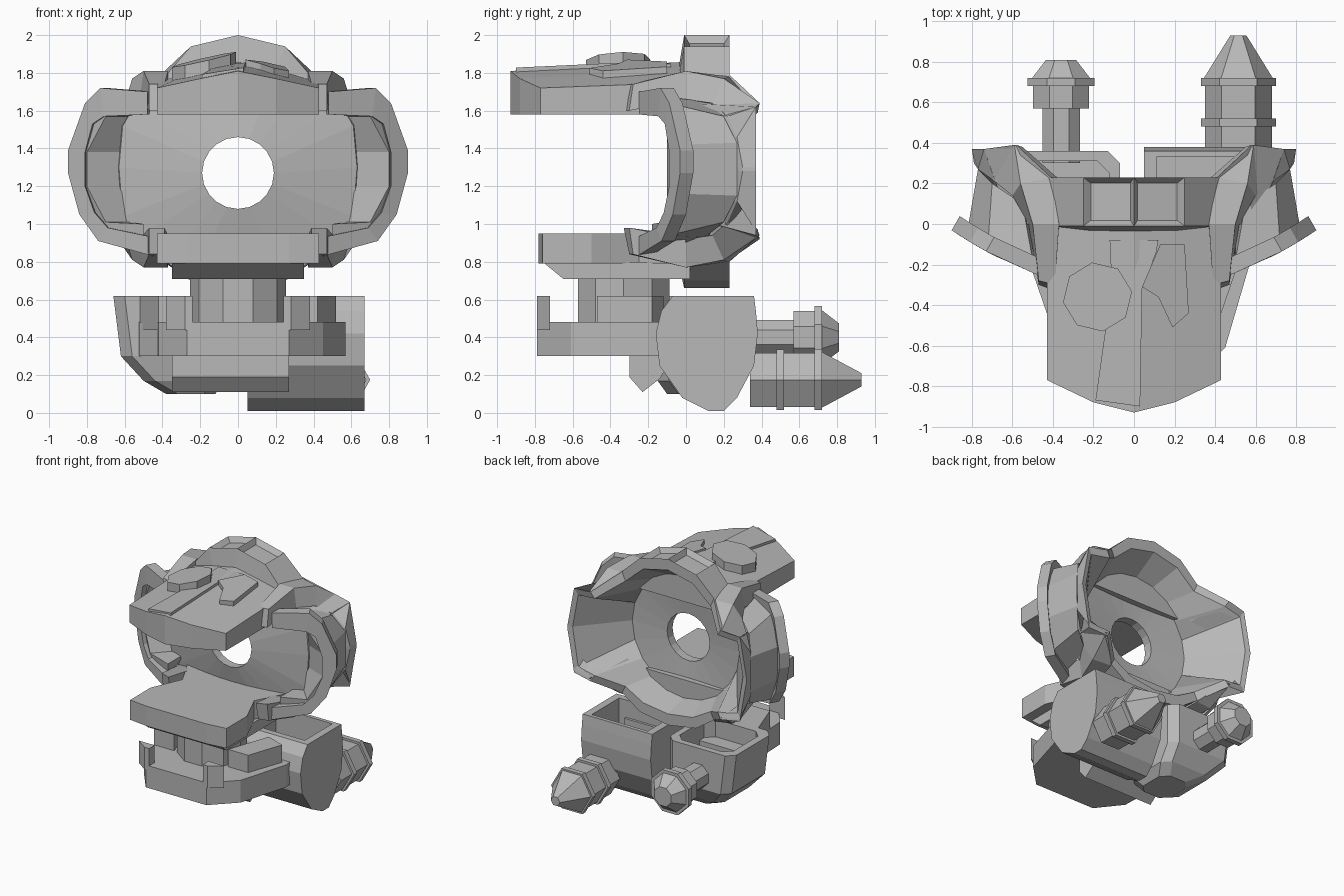
import bpy, bmesh
from math import sin, cos, pi

cube = bpy.data.objects.get("Cube")
if cube:
    bpy.data.objects.remove(cube, do_unlink=True)

grey = bpy.data.materials.new("plain grey")
grey.use_nodes = True
colour = (.48, .48, .48, 1)
grey.diffuse_color = colour
grey.node_tree.nodes["Principled BSDF"].inputs["Base Color"].default_value = colour

MIDDLE = 1.29  # height of the upper body's mirror plane


def loft(name, loops, closed=False, inset_rule=None):
    """Skin a row of equal point loops; cap the ends unless the row is closed."""
    mesh = bpy.data.meshes.new(name)
    bm = bmesh.new()
    rows = [[bm.verts.new(point) for point in loop] for loop in loops]
    count = len(rows[0])
    pairs = list(zip(rows, rows[1:]))
    if closed:
        pairs.append((rows[-1], rows[0]))
    else:
        bm.faces.new(rows[0])
        bm.faces.new(rows[-1])
    for first, second in pairs:
        for i in range(count):
            j = (i + 1) % count
            bm.faces.new((first[i], first[j], second[j], second[i]))
    bmesh.ops.recalc_face_normals(bm, faces=bm.faces)
    if inset_rule:
        chosen = [face for face in bm.faces if inset_rule(face)]
        bmesh.ops.inset_individual(bm, faces=chosen, thickness=.04, depth=-.04)
    bm.to_mesh(mesh)
    bm.free()
    mesh.materials.append(grey)
    part = bpy.data.objects.new(name, mesh)
    bpy.context.collection.objects.link(part)


def slab(name, outline, low, high):
    """Upright prism over an x, y outline."""
    loft(name, [[(x, y, z) for x, y in outline] for z in (low, high)])


def cross_bar(name, outline, left, right):
    """Prism along x over a y, z outline."""
    loft(name, [[(x, y, z) for y, z in outline] for x in (left, right)])


def circle(x, y, z, radius, sides, turn=0):
    """Polygon facing along y."""
    angles = [2 * pi * (i + turn) / sides for i in range(sides)]
    return [(x + radius * cos(a), y, z + radius * sin(a)) for a in angles]


def flat_circle(x, y, radius, sides, turn=0):
    return [(px, py) for px, zero, py in circle(x, 0, y, radius, sides, turn)]


def both_sides(name, band):
    for side, sign in (("left", 1), ("right", -1)):
        loft(side + "_" + name, [[(sign * x, y, z) for x, y, z in s] for s in band])


def with_lower_half(sections):
    """Continue a band below the middle height."""
    lower = [[(x, y, 2 * MIDDLE - z) for x, y, z in s] for s in reversed(sections)]
    return sections + lower


def bowl_loop(quarter):
    """Closed loop from quarter points of x, y, upper z and lower z."""
    half = [(x, y, top) for x, y, top, low in quarter]
    half += [(x, y, low) for x, y, top, low in reversed(quarter[:-1])]
    return half + [(-x, y, z) for x, y, z in reversed(half[1:-1])]


def round_quarter(y, z, radius):
    angles = [pi / 10 * i for i in range(6)]
    return [(radius * sin(a), y, z + radius * cos(a), z - radius * cos(a)) for a in angles]


def tray(name, levels, chamfer=0):
    """Hollow box skinned upward through rectangles, then down inside."""
    loops = []
    for x0, x1, y0, y1, z in levels:
        c = chamfer
        if c:
            ring = [(x0 + c, y0), (x1 - c, y0), (x1, y0 + c), (x1, y1 - c),
                    (x1 - c, y1), (x0 + c, y1), (x0, y1 - c), (x0, y0 + c)]
        else:
            ring = [(x0, y0), (x1, y0), (x1, y1), (x0, y1)]
        loops.append([(x, y, z) for x, y in ring])
    loft(name, loops)


# Rear bowl: crest and chin in the middle, flared rim at the sides, central hole
front_edge = [(0, -.01, 2, .66), (.25, -.01, 1.94, .7), (.38, -.01, 1.79, .8),
              (.54, 0, 1.64, .92), (.61, 0, 1.52, 1.04), (.63, 0, 1.3, 1.3)]
rim = [(0, .23, 2, .66), (.25, .23, 1.94, .7), (.41, .23, 1.79, .81),
       (.58, .39, 1.64, .92), (.74, .37, 1.62, .94), (.8, .37, 1.3, 1.3)]
inner_rim = [(0, .23, 1.91, .75), (.22, .23, 1.86, .78), (.38, .23, 1.72, .87),
             (.55, .38, 1.59, .97), (.71, .36, 1.57, .99), (.76, .36, 1.3, 1.3)]
rows = [round_quarter(-.1, 1.27, .19), front_edge, rim, inner_rim,
        round_quarter(0, MIDDLE, .48), round_quarter(-.03, 1.27, .19)]
loft("rear_bowl", [bowl_loop(row) for row in rows], closed=True,
     inset_rule=lambda f: f.normal.z > .9 and f.calc_center_median().z > 1.9)

# Straps that run back from the front and wrap the bowl's flared rim
both_sides("strap", with_lower_half([
    [(.47, -.28, 1.74), (.39, -.30, 1.74), (.39, -.33, 1.6), (.47, -.30, 1.6)],
    [(.50, 0, 1.81), (.37, 0, 1.81), (.37, -.02, 1.64), (.52, 0, 1.66)],
    [(.56, .2, 1.77), (.41, .23, 1.78), (.40, .05, 1.64), (.60, .14, 1.64)],
    [(.59, .39, 1.64), (.56, .38, 1.62), (.46, .06, 1.56), (.70, .22, 1.57)],
    [(.74, .37, 1.62), (.72, .36, 1.58), (.56, .05, 1.45), (.77, .27, 1.46)],
    [(.80, .37, 1.3), (.77, .36, 1.3), (.60, .06, 1.3), (.79, .30, 1.3)]]))


# Curved plates that frame the front opening
def sweep(x):
    return -.25 + .37 * (x - .48) + .36 * (x - .48) ** 2

frame = []
for x, z, inner_x, inner_z in [(.48, 1.70, .48, 1.58), (.73, 1.72, .71, 1.57),
                               (.81, 1.64, .77, 1.53), (.90, 1.39, .81, 1.38),
                               (.90, 1.27, .81, 1.2), (.84, 1.05, .76, 1.06),
                               (.74, .91, .69, .98), (.45, .83, .45, .93)]:
    y, inner_y = sweep(x), sweep(inner_x)
    frame.append([(x, y, z), (x - .04, y + .07, z),
                  (inner_x - .01, inner_y + .07, inner_z), (inner_x, inner_y, inner_z)])
both_sides("front_frame", frame)

# Side walls between the frames and the flared rim
both_sides("side_wall", with_lower_half([
    [(.50, -.18, 1.68), (.55, .10, 1.65), (.50, .04, 1.58), (.50, -.18, 1.58)],
    [(.72, -.09, 1.64), (.70, .20, 1.57), (.56, .03, 1.57), (.70, -.12, 1.57)],
    [(.82, -.02, 1.42), (.77, .27, 1.43), (.60, .02, 1.38), (.80, -.06, 1.38)]]))

# Roof with a ridge and pointed front
roof = []
for x, front, low, high in [(-.43, -.77, 1.72, 1.75), (-.2, -.88, 1.77, 1.82),
                            (0, -.93, 1.81, 1.86), (.2, -.88, 1.77, 1.82),
                            (.43, -.77, 1.72, 1.75)]:
    roof.append([(x, front, 1.58), (x, front, low), (x, .03, high), (x, .03, 1.58)])
loft("roof", roof)


def roof_plate(name, outline, lift):
    """Raised plate that follows the roof slope."""
    def height(x, y):
        return 1.86 - .23 * abs(x) + .05 * y
    def layer(offset):
        return [(x, y, height(x, y) + offset) for x, y in outline]
    loft(name, [layer(-.04), layer(lift)])


roof_plate("roof_hatch", flat_circle(-.18, -.36, .172, 8, .2), .07)
roof_plate("roof_ridge_plate", [(-.12, -.08), (.12, -.08), (.11, -.14), (.04, -.32),
                                (.03, -.9), (-.19, -.87), (-.11, -.3)], .02)
roof_plate("roof_hook_plate", [(.04, -.31), (.12, -.36), (.19, -.51),
                               (.27, -.44), (.25, -.1), (.13, -.1)], .035)

# Lower jaw plate, block below it and neck
edge = [(.27, -.78), (.43, -.76), (.43, -.5), (.32, -.25), (.45, 0), (.3, .03)]
slab("lower_plate", edge + [(-x, y) for x, y in reversed(edge)], .79, .95)
cross_bar("lower_block", [(-.76, .8), (-.65, .71), (.02, .71), (.02, .8)], -.35, .35)
slab("neck", flat_circle(0, -.33, .255, 10), .4, .75)

# Base deck with front posts and raised side walls
slab("base_deck", [(-.27, -.79), (.27, -.79), (.45, -.61), (.57, -.2), (.55, 0),
                   (-.55, 0), (-.52, -.2), (-.43, -.33), (-.42, -.6)], .3, .48)
for side, sign in (("left", 1), ("right", -1)):
    post = [(.24, -.79), (.28, -.79), (.38, -.72), (.24, -.72)]
    wall = [(.24, -.47), (.42, -.47), (.52, -.18), (.36, -.12)]
    slab(side + "_front_post", [(sign * x, y) for x, y in post], .44, .62)
    slab(side + "_base_wall", [(sign * x, y) for x, y in wall], .44, .62)
cross_bar("under_bar", [(-.3, .32), (-.3, .19), (-.23, .11), (-.14, .18), (-.05, .32)],
          -.35, .27)

# Open drum housing on the left, open rounded housing on the right
tray("left_housing", [(.05, .67, .12, .2, .01), (.05, .67, -.02, .27, .08),
                      (.05, .67, -.14, .36, .25), (.05, .67, -.16, .38, .42),
                      (.05, .67, -.13, .37, .54), (.05, .67, -.07, .36, .62),
                      (.11, .61, -.02, .33, .62), (.11, .61, -.02, .33, .36)])
tray("right_housing", [(-.38, -.12, -.1, .2, .1), (-.5, -.07, -.15, .28, .17),
                       (-.62, -.07, -.18, .36, .3), (-.66, -.07, -.18, .36, .62),
                       (-.6, -.12, -.12, .31, .62), (-.6, -.12, -.12, .31, .36)], .06)


def barrel(name, x, z, profile, sides, turn):
    loft(name, [circle(x, y, z, radius, sides, turn) for y, radius in profile])


# Rear barrels with collars and tapered tips
barrel("left_barrel", .515, .175, [
    (.34, .165), (.48, .165), (.48, .185), (.52, .185), (.52, .165), (.68, .165),
    (.68, .185), (.72, .185), (.72, .17), (.93, .04)], 6, 0)
barrel("right_barrel", -.36, .4, [
    (.3, .1), (.57, .1), (.57, .15), (.68, .15), (.68, .18), (.72, .18),
    (.72, .155), (.81, .08)], 8, .5)
